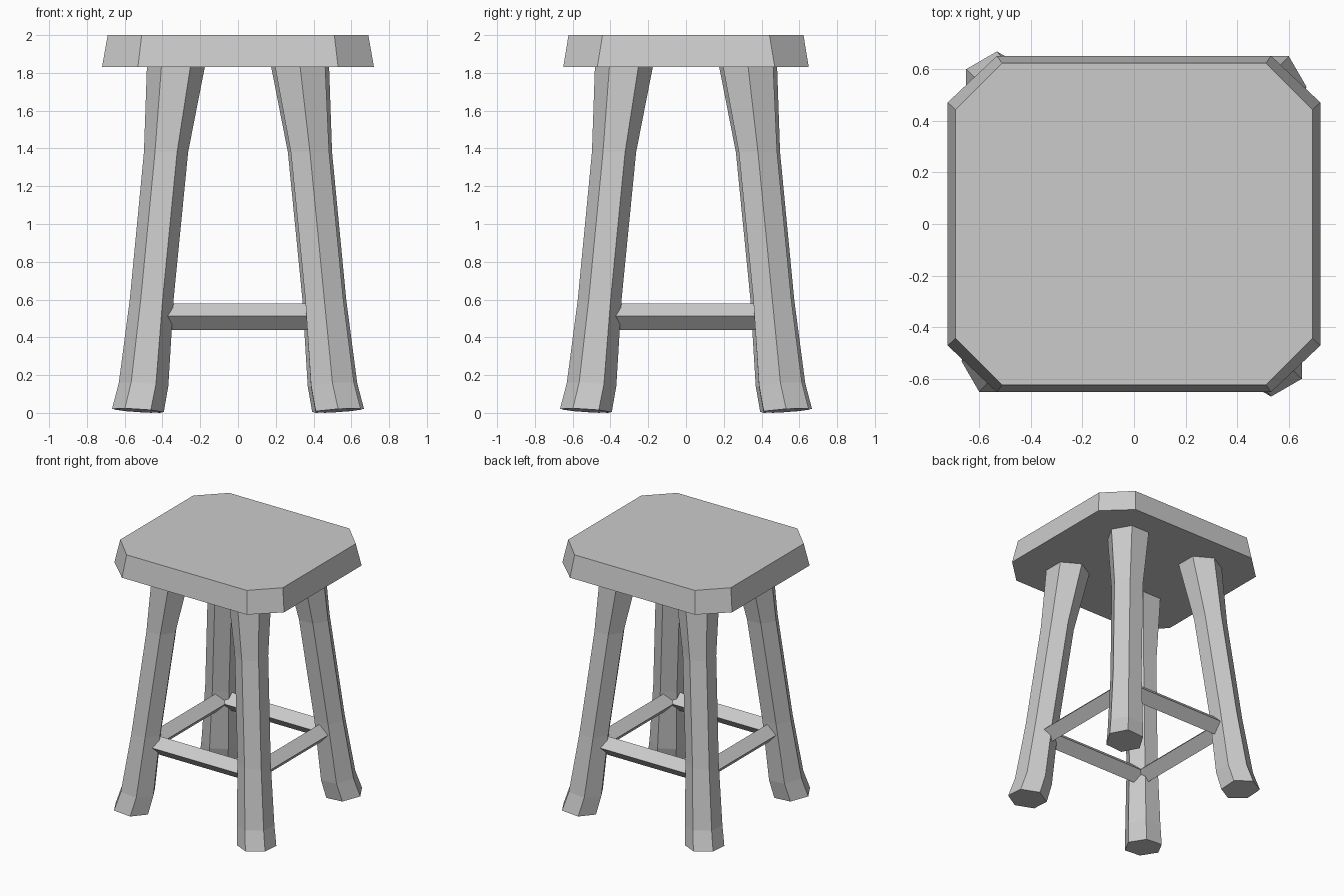
import bpy, math
from mathutils import Vector

if "Cube" in bpy.data.objects:
    bpy.data.objects.remove(bpy.data.objects["Cube"])


def make(name, verts, faces):
    mesh = bpy.data.meshes.new(name)
    mesh.from_pydata(verts, [], faces)
    obj = bpy.data.objects.new(name, mesh)
    bpy.context.collection.objects.link(obj)
    return obj


def loft(name, rings):
    """Skin a stack of equal-sized rings and cap both ends."""
    n = len(rings[0])
    faces = [(k * n + i, k * n + (i + 1) % n, (k + 1) * n + (i + 1) % n, (k + 1) * n + i)
             for k in range(len(rings) - 1) for i in range(n)]
    last = (len(rings) - 1) * n
    faces += [tuple(reversed(range(n))), tuple(range(last, last + n))]
    return make(name, [v for r in rings for v in r], faces)


def octagon(x, y, cx, cy, z):
    return [(cx, -y, z), (x, -cy, z), (x, cy, z), (cx, y, z),
            (-cx, y, z), (-x, cy, z), (-x, -cy, z), (-cx, -y, z)]


# Seat slab with clipped corners
seat = loft("seat", [octagon(0.72, 0.65, 0.53, 0.47, 1.83),
                     octagon(0.69, 0.622, 0.51, 0.442, 2.0)])

# Split cracks: (x of tip, y of tip, y of seat edge, left, bottom x, right, depth)
cracks = [(0.315, 0.24, -0.635, 0.22, 0.31, 0.415, 0.108),
          (-0.345, -0.155, -0.625, -0.40, -0.34, -0.28, 0.037),
          (-0.022, 0.32, 0.63, -0.075, -0.02, 0.04, 0.065)]
for tx, ty, ey, left, mid, right, depth in cracks:
    tip = Vector((tx, ty, 2.0))
    low = Vector((mid, ey, 2.0 - depth))
    pts = [low] + [low + 1.6 * (Vector((x, ey, 2.0)) - low) for x in (left, right)]
    pts = [tip] + [tip + 1.3 * (p - tip) for p in pts]
    faces = [(0, 1, 2), (0, 3, 1), (0, 2, 3), (1, 3, 2)]
    if ey > 0:
        faces = [f[::-1] for f in faces]
    cutter = make("crack_cutter", pts, [f[::-1] for f in faces])
    mod = seat.modifiers.new("crack", 'BOOLEAN')
    mod.operation, mod.solver, mod.object = 'DIFFERENCE', 'EXACT', cutter
    bpy.context.view_layer.objects.active = seat
    bpy.ops.object.modifier_apply(modifier=mod.name)
    bpy.data.objects.remove(cutter)

# Legs: bent hexagonal posts, (height, centre offset on both axes, radius)
leg_path = [(0.0125, 0.53, 0.137), (0.15, 0.50, 0.131), (0.60, 0.457, 0.116),
            (1.38, 0.381, 0.117), (1.84, 0.328, 0.154)]
leg_rings = []
for k, (z, c, r) in enumerate(leg_path):
    ring = []
    for i in range(6):
        a = i * math.pi / 3
        tilt = 0.0125 * math.cos(a - math.pi / 4) if k < 2 else 0
        ring.append((c + r * math.cos(a), c + r * math.sin(a), z + tilt))
    leg_rings.append(ring)
for q, name in enumerate(("back_right_leg", "back_left_leg", "front_left_leg", "front_right_leg")):
    loft(name, leg_rings).rotation_euler.z = q * math.pi / 2

# Stretchers: diamond-section rails mitred inside the legs
rail = [(0.51, 0.512), (0.44, 0.58), (0.37, 0.512), (0.44, 0.438)]
rail_rings = [[(d, s * d, z) for d, z in rail] for s in (1, -1)]
for q, name in enumerate(("right_stretcher", "back_stretcher", "left_stretcher", "front_stretcher")):
    loft(name, rail_rings).rotation_euler.z = q * math.pi / 2

# Make all normals face outward
for obj in bpy.context.collection.objects:
    bpy.context.view_layer.objects.active = obj
    bpy.ops.object.mode_set(mode='EDIT')
    bpy.ops.mesh.select_all(action='SELECT')
    bpy.ops.mesh.normals_make_consistent(inside=False)
    bpy.ops.object.mode_set(mode='OBJECT')
